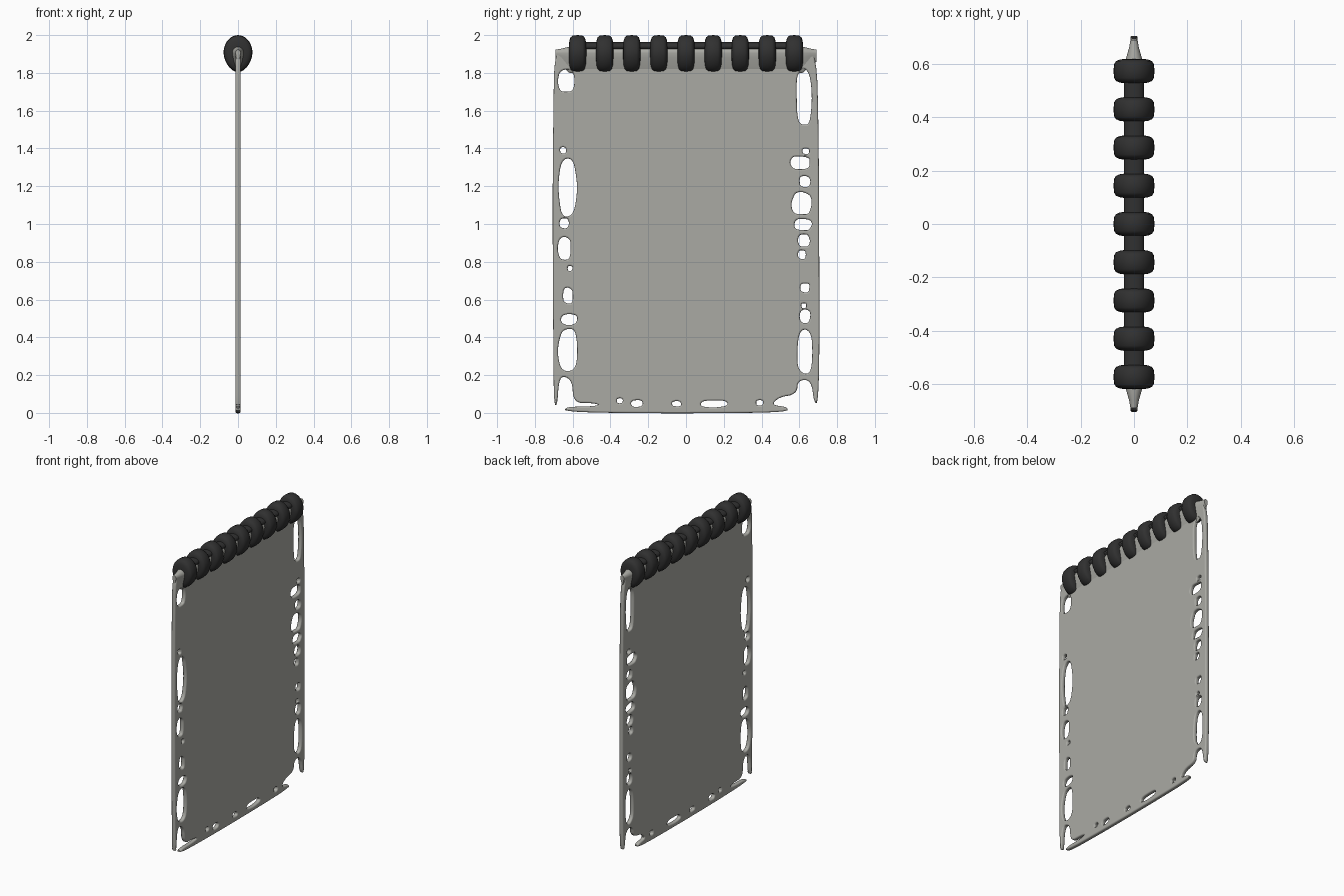
import bpy, bmesh, math, random

if "Cube" in bpy.data.objects:
    bpy.data.objects.remove(bpy.data.objects["Cube"])
random.seed(4)

def material(name, rgb):
    m = bpy.data.materials.new(name)
    m.diffuse_color = (*rgb, 1)
    m.use_nodes = True
    m.node_tree.nodes["Principled BSDF"].inputs["Base Color"].default_value = m.diffuse_color
    return m

paper = material("paper grey", (0.40, 0.40, 0.37))
black = material("coil black", (0.03, 0.03, 0.03))

def soften(pts, n):
    # corner cutting on a closed loop
    for _ in range(n):
        out = []
        for i, p in enumerate(pts):
            q = pts[(i + 1) % len(pts)]
            out += [(p[0]*.75 + q[0]*.25, p[1]*.75 + q[1]*.25),
                    (p[0]*.25 + q[0]*.75, p[1]*.25 + q[1]*.75)]
        pts = out
    return pts

def hole(y, z, ry, rz):
    # slightly ragged rounded opening
    pts = []
    for i in range(12):
        a = math.tau * i / 12
        c, s = math.cos(a), math.sin(a)
        r = random.uniform(0.96, 1.1)
        pts.append((y + ry * r * math.copysign(abs(c) ** .75, c),
                    z + rz * r * math.copysign(abs(s) ** .75, s)))
    return soften(pts, 2)

def finish(ob, mat):
    ob.data.materials.clear()
    ob.data.materials.append(mat)
    bpy.ops.object.select_all(action='DESELECT')
    ob.select_set(True)
    bpy.context.view_layer.objects.active = ob
    bpy.ops.object.shade_smooth_by_angle(angle=math.radians(40))

# Page sheet with torn strands along its edges (y, z)
outline = [(-.635, .03), (-.64, .008), (-.3, 0), (.2, 0), (.535, .006), (.535, .03),
           (.45, .04), (.49, .085), (.585, .10), (.59, .175), (.665, .175), (.68, .055),
           (.697, .055), (.705, .3), (.703, 1.0), (.70, 1.5), (.69, 1.90), (.62, 1.93),
           (-.63, 1.93), (-.695, 1.91), (-.70, 1.6), (-.705, 1.1), (-.70, .3),
           (-.697, .045), (-.683, .045), (-.675, .17), (-.65, .20), (-.60, .17),
           (-.595, .055), (-.50, .055), (-.45, .042), (-.50, .032)]
holes = [  # left edge
    (-.632, 1.76, .045, .063), (-.65, 1.39, .018, .018), (-.627, 1.195, .05, .15),
    (-.645, 1.003, .026, .028), (-.643, .87, .036, .063), (-.614, .765, .015, .015),
    (-.624, .62, .027, .044), (-.619, .494, .045, .03), (-.624, .33, .053, .117),
    # right edge
    (.625, 1.675, .042, .15), (.635, 1.385, .02, .017), (.605, 1.325, .052, .036),
    (.63, 1.225, .03, .03), (.613, 1.108, .053, .06), (.62, .997, .046, .033),
    (.624, .912, .032, .034), (.614, .838, .022, .026), (.63, .662, .026, .026),
    (.624, .567, .015, .015), (.63, .512, .03, .037), (.629, .325, .042, .115),
    # bottom edge
    (-.35, .064, .017, .015), (-.26, .05, .032, .02), (-.05, .048, .026, .016),
    (.148, .048, .07, .02), (.39, .053, .02, .016)]

cu = bpy.data.curves.new("page_sheet", 'CURVE')
cu.dimensions = '2D'
cu.fill_mode = 'BOTH'
cu.extrude, cu.bevel_depth, cu.bevel_resolution, cu.offset = .006, .008, 2, -.006
for loop in [soften(outline, 2)] + [hole(*h) for h in holes]:
    sp = cu.splines.new('POLY')
    sp.points.add(len(loop) - 1)
    sp.use_cyclic_u = True
    for p, (a, b) in zip(sp.points, loop):
        p.co = (a, b, 0, 1)
sheet = bpy.data.objects.new("page_sheet", cu)
bpy.context.collection.objects.link(sheet)
sheet.rotation_euler = (math.pi / 2, 0, math.pi / 2)
sheet.select_set(True)
bpy.context.view_layer.objects.active = sheet
bpy.ops.object.convert(target='MESH')
sheet = bpy.context.object
finish(sheet, paper)

def loft(name, rings, mat, n=28):
    # rings: (y, centre z, half width, height up, height down, pinch of lower half)
    bm = bmesh.new()
    rows = []
    for y, zc, w, up, dn, pinch in rings:
        row = []
        for i in range(n):
            a = math.tau * i / n
            s = math.sin(a)
            k = 1 + pinch * min(s, 0)
            row.append(bm.verts.new((w * math.cos(a) * k, y, zc + (up if s > 0 else dn) * s)))
        rows.append(row)
    for r0, r1 in zip(rows, rows[1:]):
        for i in range(n):
            j = (i + 1) % n
            bm.faces.new((r0[i], r0[j], r1[j], r1[i]))
    bm.faces.new(rows[0])
    bm.faces.new(rows[-1])
    bmesh.ops.recalc_face_normals(bm, faces=bm.faces)
    me = bpy.data.meshes.new(name)
    bm.to_mesh(me)
    bm.free()
    ob = bpy.data.objects.new(name, me)
    bpy.context.collection.objects.link(ob)
    finish(ob, mat)

# Thickened top hem of the page
hem = [(.69, .4), (.66, .55), (.62, .9), (.56, 1)]
rings = [(-y, 1.905, .034 * k, .033 * min(1, k + .15), .115 * k, .55) for y, k in hem]
rings += [(y, 1.905, .034 * k, .033 * min(1, k + .15), .115 * k, .55) for y, k in reversed(hem)]
loft("page_hem", rings, paper)

# Binding spine along the top
loft("binding_spine", [(-.58, 1.94, .037, .023, .02, 0), (.58, 1.94, .037, .023, .02, 0)], black)

# Nine rounded binding coils
profile = [(-.046, .45), (-.043, .7), (-.037, .88), (-.026, .97), (0, 1),
           (.026, .97), (.037, .88), (.043, .7), (.046, .45)]
for c in range(9):
    y0 = (c - 4) * .1435
    loft(f"binding_coil_{c + 1}",
         [(y0 + d, 1.905, .077 * k, .095 * k, .1 * k, .12) for d, k in profile], black)
